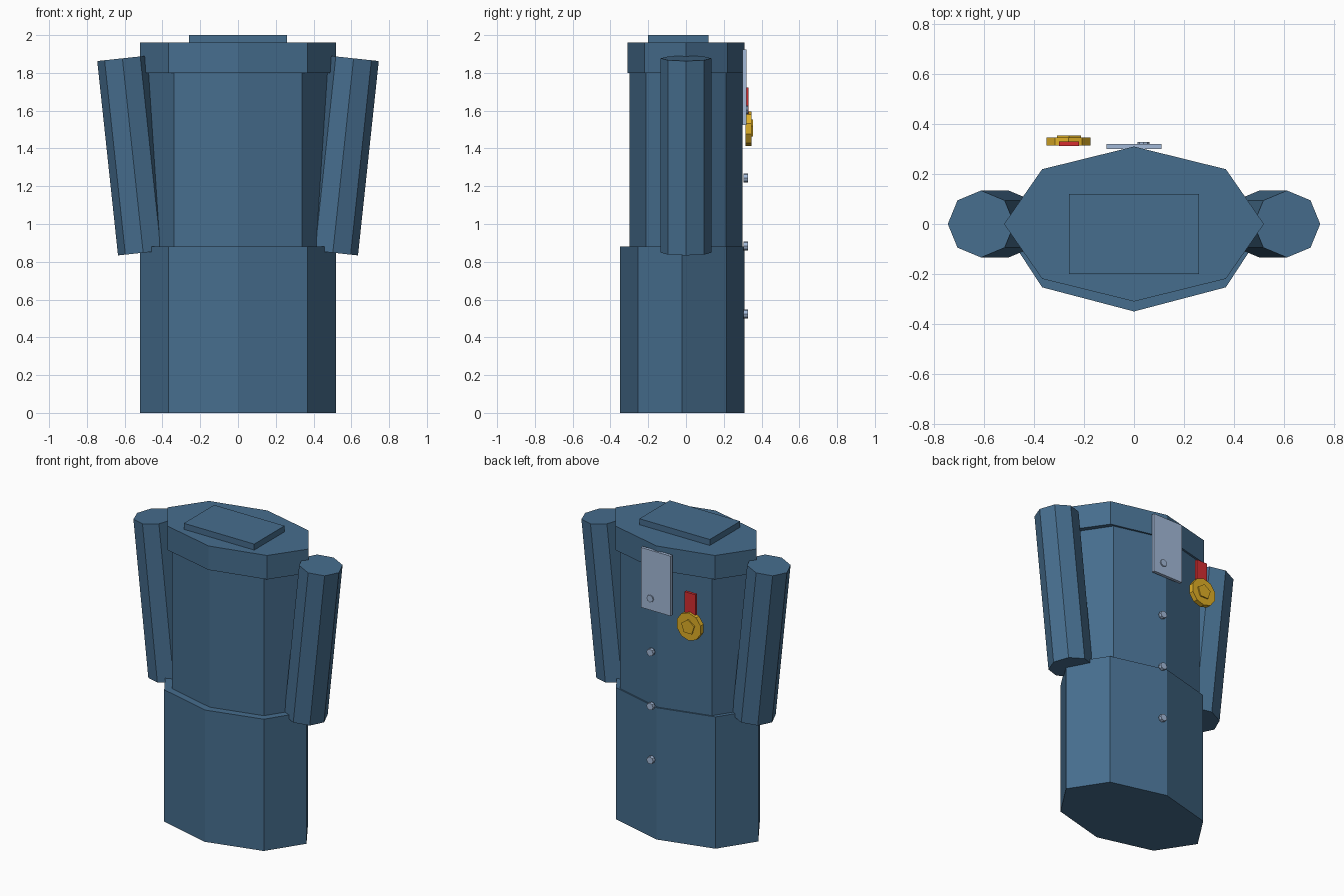
import bpy
import math
from mathutils import Matrix, Vector

if "Cube" in bpy.data.objects:
    bpy.data.objects.remove(bpy.data.objects["Cube"])


def material(name, rgb):
    m = bpy.data.materials.new(name)
    m.diffuse_color = (*rgb, 1)
    m.use_nodes = True
    m.node_tree.nodes["Principled BSDF"].inputs["Base Color"].default_value = m.diffuse_color
    return m


COAT = material("coat blue", (0.061, 0.153, 0.268))
PALE = material("pale steel", (0.37, 0.49, 0.69))
GOLD = material("gold", (0.74, 0.43, 0.02))
RED = material("ribbon red", (0.66, 0.027, 0.03))


def prism(name, sides, radii, bottom, top, mat, turn=0.0):
    """Elliptical prism along the axis bottom -> top, flat shaded."""
    a, b = Vector(bottom), Vector(top)
    axis = b - a
    bpy.ops.mesh.primitive_cylinder_add(vertices=sides, radius=1, depth=1)
    ob = bpy.context.object
    ob.name = name
    rot = Vector((0, 0, 1)).rotation_difference(axis).to_matrix().to_4x4()
    ob.data.transform(Matrix.Translation((a + b) / 2) @ rot
                      @ Matrix.Diagonal((*radii, axis.length, 1))
                      @ Matrix.Rotation(turn, 4, 'Z'))
    ob.data.materials.append(mat)
    return ob


def box(name, lo, hi, mat):
    lo, hi = Vector(lo), Vector(hi)
    bpy.ops.mesh.primitive_cube_add(size=1)
    ob = bpy.context.object
    ob.name = name
    ob.data.transform(Matrix.Translation((lo + hi) / 2)
                      @ Matrix.Diagonal((*(hi - lo), 1)))
    ob.data.materials.append(mat)
    return ob


# Coat body: skirt, torso, shoulders and collar
prism("skirt", 8, (0.52, 0.33), (0, -0.02, 0), (0, -0.02, 0.88), COAT)
prism("torso", 8, (0.48, 0.30), (0, 0, 0.86), (0, 0, 1.82), COAT)
prism("shoulders", 8, (0.52, 0.31), (0, 0, 1.80), (0, 0, 1.96), COAT)
box("collar", (-0.26, -0.20, 1.94), (0.26, 0.12, 2.0), COAT)

# Sleeves, leaning outward at the top
for side, label in ((-1, "left"), (1, "right")):
    prism(label + "_sleeve", 8, (0.134, 0.134),
          (side * 0.502, 0, 0.848), (side * 0.612, 0, 1.877), COAT)

# Pale flap and button row on the +y side
box("flap", (-0.11, 0.30, 1.525), (0.11, 0.32, 1.925), PALE)
for i in range(4):
    z = 0.524 + 0.36 * i
    prism("button", 8, (0.024, 0.024), (0.038, 0.305, z), (0.038, 0.328, z), PALE)

# Medal: ribbon, ten-sided disc, raised pentagon with its point up
box("medal_ribbon", (-0.30, 0.312, 1.55), (-0.22, 0.33, 1.722), RED)
prism("medal_disc", 10, (0.092, 0.092),
      (-0.262, 0.314, 1.504), (-0.262, 0.346, 1.504), GOLD)
prism("medal_pentagon", 5, (0.05, 0.05),
      (-0.26, 0.335, 1.504), (-0.26, 0.354, 1.504), GOLD, math.pi)
